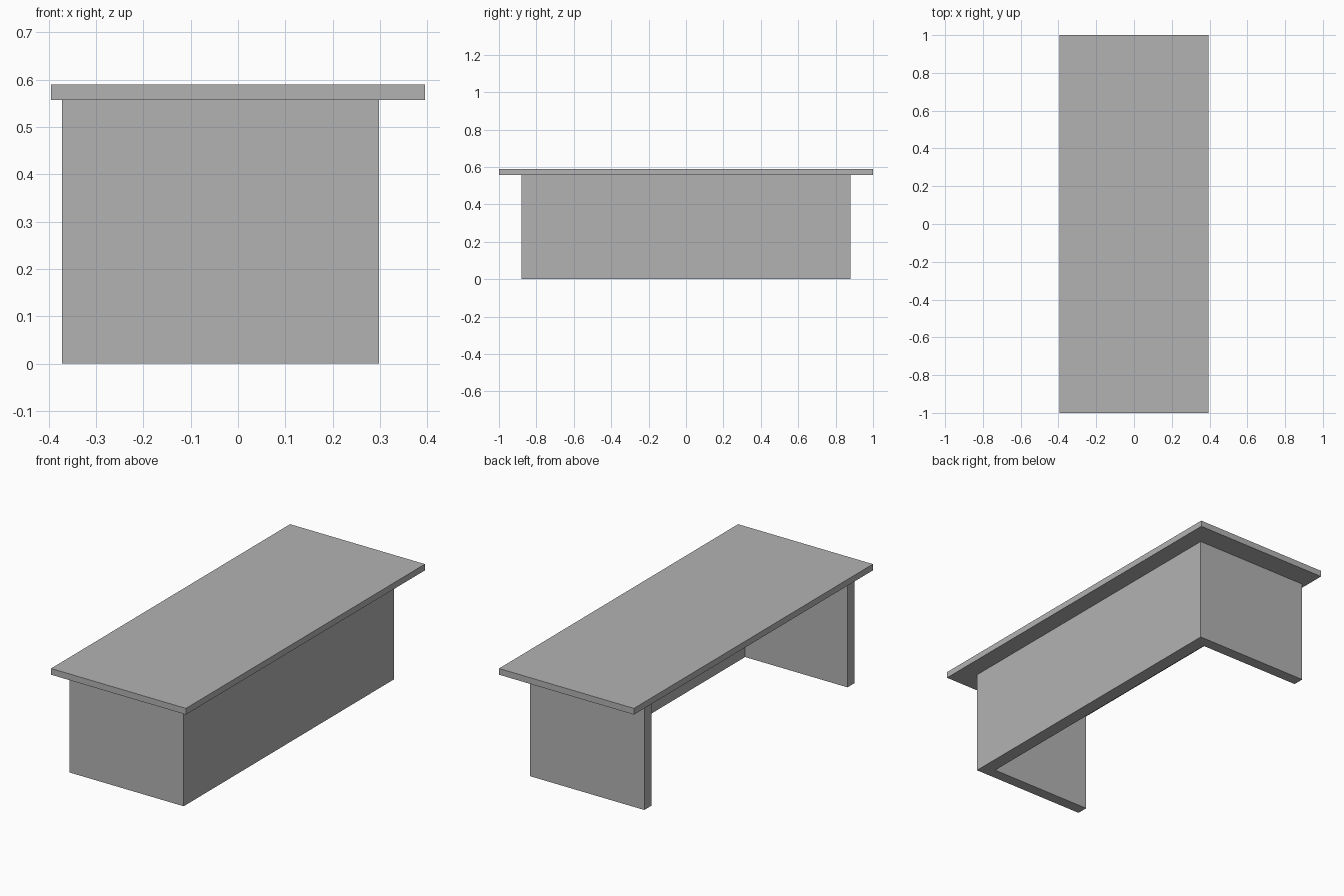
import bpy

if "Cube" in bpy.data.objects:
    bpy.data.objects.remove(bpy.data.objects["Cube"])

grey = bpy.data.materials.new("plain_grey")
grey.diffuse_color = (0.45, 0.45, 0.45, 1)
grey.use_nodes = True
grey.node_tree.nodes["Principled BSDF"].inputs["Base Color"].default_value = grey.diffuse_color


def box(name, x, y, z):
    """Box spanning the given (min, max) ranges."""
    spans = (x, y, z)
    bpy.ops.mesh.primitive_cube_add(size=1, location=[(a + b) / 2 for a, b in spans])
    ob = bpy.context.object
    ob.name = name
    ob.scale = [b - a for a, b in spans]
    bpy.ops.object.transform_apply(location=False, rotation=False, scale=True)
    ob.data.materials.append(grey)
    return ob


UNDERSIDE, TOP = 0.557, 0.59      # heights of the desk top
BACK, FRONT = -0.372, 0.298       # open side and panelled side along x
PANEL_T, LEG_T = 0.07, 0.06       # panel thicknesses
OUTER = 0.88                      # half length of the base

# Overhanging desk top
box("desk_top", (-0.395, 0.395), (-1, 1), (UNDERSIDE, TOP))

# Slab legs at both ends
inner = OUTER - LEG_T
box("leg_panel_front", (BACK, FRONT - PANEL_T), (-OUTER, -inner), (0, UNDERSIDE))
box("leg_panel_back", (BACK, FRONT - PANEL_T), (inner, OUTER), (0, UNDERSIDE))

# Long modesty panel joining the legs
box("modesty_panel", (FRONT - PANEL_T, FRONT), (-OUTER, OUTER), (0, UNDERSIDE))
